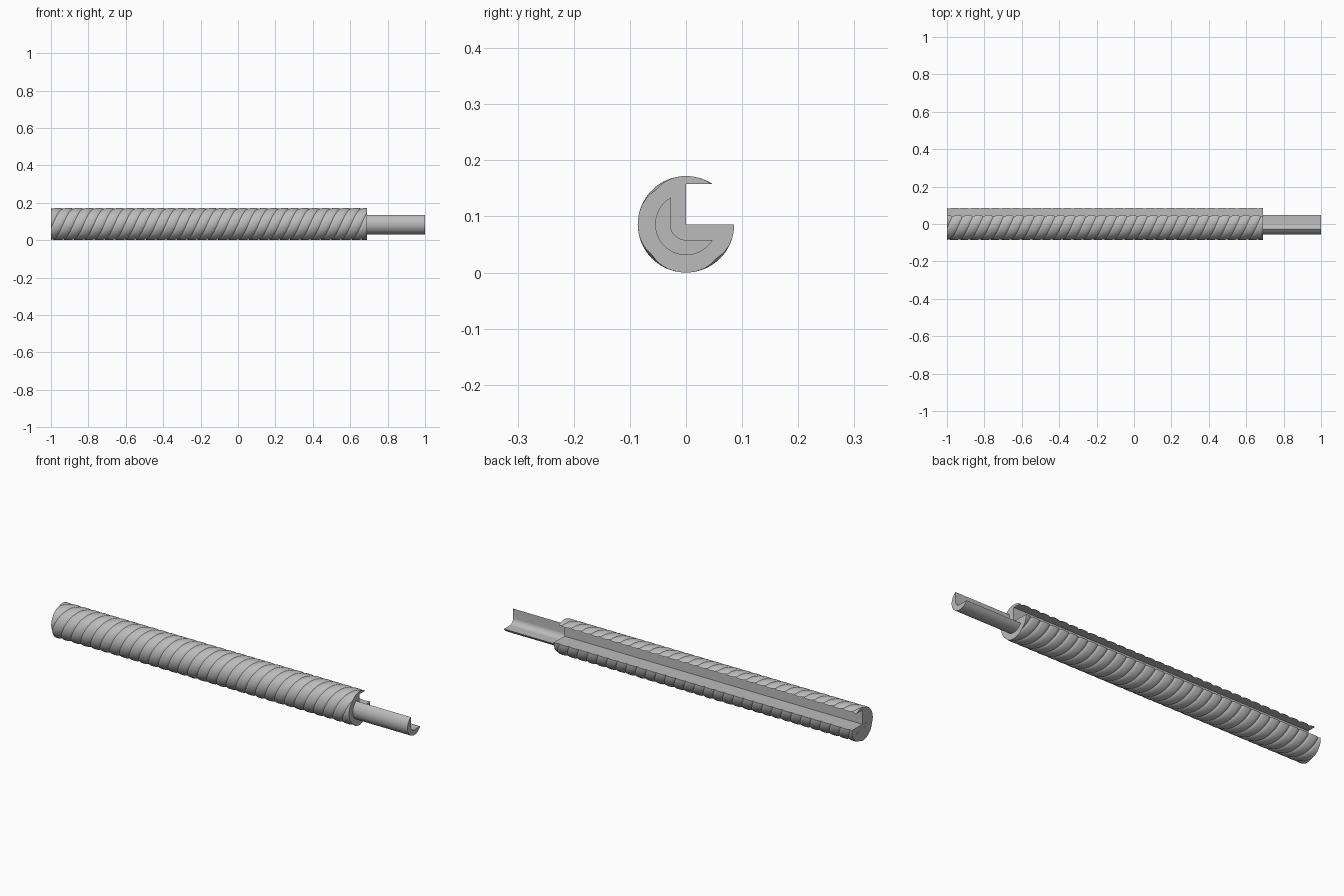
import bpy, bmesh, math

cube = bpy.data.objects.get("Cube")
if cube:
    bpy.data.objects.remove(cube, do_unlink=True)

R = 0.086            # outer radius, also the height of the axis
DEPTH = 0.005        # groove depth
STARTS = 4           # number of parallel helical ridges
LEAD = 0.22          # axial travel of one ridge per turn
STEPS = 64           # samples per turn
X0, X1, TIP = -1.0, 0.69, 1.0
LIP = 0.072          # height of the lip underside above the axis
ROD_R, BORE_R = 0.055, 0.028

grey = bpy.data.materials.new("plain grey")
grey.use_nodes = True
colour = (0.5, 0.5, 0.5, 1)
grey.diffuse_color = colour
grey.node_tree.nodes["Principled BSDF"].inputs["Base Color"].default_value = colour


def loft(name, sections):
    """Join equal closed sections, given as lists of (x, y, z), into a solid."""
    bm = bmesh.new()
    rings = [[bm.verts.new(p) for p in s] for s in sections]
    n = len(rings[0])
    for a, b in zip(rings, rings[1:]):
        for i in range(n):
            j = (i + 1) % n
            # the shared diagonal follows the helix
            bm.faces.new((a[i], a[j], b[j]))
            bm.faces.new((a[i], b[j], b[i]))
    bm.faces.new(rings[0])
    bm.faces.new(rings[-1])
    bmesh.ops.recalc_face_normals(bm, faces=bm.faces)
    mesh = bpy.data.meshes.new(name)
    bm.to_mesh(mesh)
    bm.free()
    mesh.materials.append(grey)
    obj = bpy.data.objects.new(name, mesh)
    bpy.context.collection.objects.link(obj)
    bpy.ops.object.select_all(action="DESELECT")
    bpy.context.view_layer.objects.active = obj
    obj.select_set(True)
    bpy.ops.object.shade_smooth_by_angle(angle=math.radians(30))
    return obj


def ridge_radius(x, turn):
    """Rounded ridges separated by narrow grooves."""
    phase = (STARTS * (x / LEAD - turn)) % 1
    return R - DEPTH * abs(2 * phase - 1) ** 3


def body_section(x):
    arc = STEPS * 54 // 64
    pts = []
    for k in range(arc + 1):
        t = k / STEPS
        r = ridge_radius(x, t)
        a = -math.tau * t
        y, z = r * math.cos(a), r * math.sin(a)
        if k == arc:
            y, z = math.sqrt(r * r - LIP * LIP), LIP
        pts.append((x, y, R + z))
    return pts + [(x, 0, R + LIP), (x, 0, R)]


def rod_section(x):
    # outer arc from the lower right tip round to the upper left tip
    start = -math.asin(BORE_R / ROD_R)
    end = -math.pi * 1.5 - start
    n = 32
    pts = []
    for k in range(n + 1):
        a = start + (end - start) * k / n
        pts.append((x, ROD_R * math.cos(a), R + ROD_R * math.sin(a)))
    # rounded inner corner back to the lower right tip
    for k in range(13):
        a = math.pi + math.pi / 2 * k / 12
        pts.append((x, BORE_R * math.cos(a), R + BORE_R * math.sin(a)))
    return pts


# Threaded sleeve with the open quarter channel
dx = LEAD / STEPS
count = round((X1 - X0) / dx)
loft("threaded_sleeve", [body_section(min(X0 + i * dx, X1)) for i in range(count)] + [body_section(X1)])

# Inner half tube running through the sleeve and out of its end
loft("inner_rod", [rod_section(X0 - 0.0005), rod_section(TIP)])
